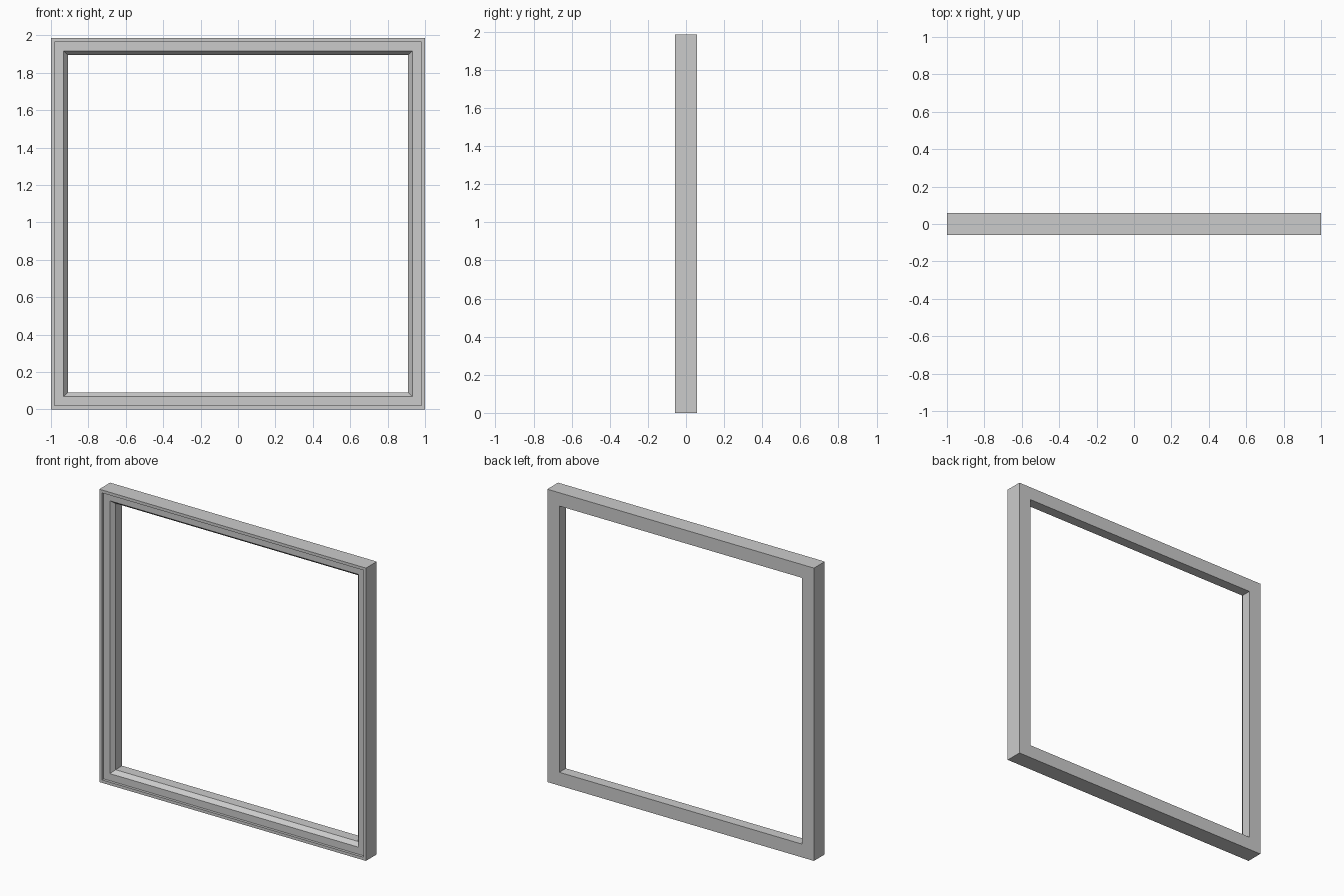
import bpy, bmesh

if "Cube" in bpy.data.objects:
    bpy.data.objects.remove(bpy.data.objects["Cube"])

W, H, D = 2.0, 1.985, 0.116   # outer width, height, depth

# Closed moulding section: (inset from the outer edge, depth behind the front)
profile = [(0, 0), (0.02, 0), (0.02, 0.018), (0.068, 0.018),
           (0.09, 0.046), (0.09, D), (0, D)]

bm = bmesh.new()

# One rectangular ring of vertices per profile point
rings = []
for inset, depth in profile:
    x, y = W / 2 - inset, depth - D / 2
    corners = [(-x, inset), (x, inset), (x, H - inset), (-x, H - inset)]
    rings.append([bm.verts.new((cx, y, cz)) for cx, cz in corners])

# Bridge neighbouring rings, giving mitred corners
for i, a in enumerate(rings):
    b = rings[(i + 1) % len(rings)]
    for k in range(4):
        n = (k + 1) % 4
        bm.faces.new((a[k], a[n], b[n], b[k]))

bmesh.ops.recalc_face_normals(bm, faces=bm.faces)
mesh = bpy.data.meshes.new("window_frame")
bm.to_mesh(mesh)
bm.free()
frame = bpy.data.objects.new("window_frame", mesh)
bpy.context.collection.objects.link(frame)
